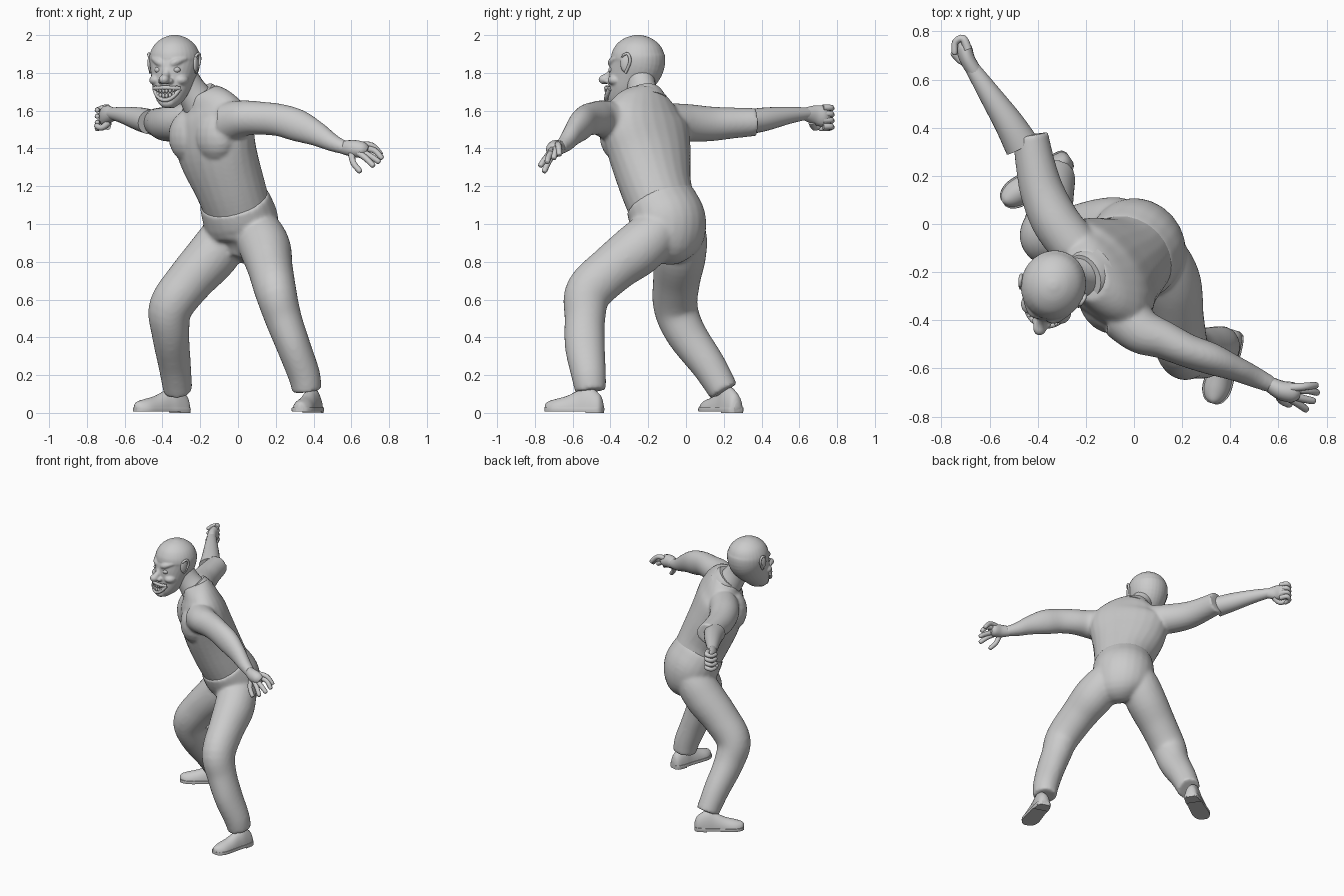
import bpy, bmesh, math
from mathutils import Vector, Matrix

def finish(name, bm):
    bmesh.ops.recalc_face_normals(bm, faces=bm.faces)
    me = bpy.data.meshes.new(name)
    bm.to_mesh(me)
    bm.free()
    ob = bpy.data.objects.new(name, me)
    bpy.context.collection.objects.link(ob)
    bpy.ops.object.select_all(action='DESELECT')
    ob.select_set(True)
    bpy.context.view_layer.objects.active = ob
    bpy.ops.object.shade_smooth_by_angle(angle=math.radians(50))
    return ob

def spline(pts, n):
    full = [p if len(p) == 5 else (*p, p[3]) for p in pts]
    full = [full[0]] + full + [full[-1]]
    out = []
    for i in range(1, len(full) - 2):
        for t in (k / n for k in range(n)):
            out.append([0.5 * (2 * b + (c - a) * t + (2 * a - 5 * b + 4 * c - d) * t * t
                        + (3 * b - a - 3 * c + d) * t ** 3)
                        for a, b, c, d in zip(*full[i - 1:i + 3])])
    return out + [list(full[-1])]

def loft(name, pts, ref=(1, 0, 0), sides=24, n=5, clamp=(-9, 9)):
    """Smooth tube through points (x, y, z, half width along ref, half depth)."""
    path = spline(pts, n)
    bm = bmesh.new()
    rings = []
    for i, (x, y, z, a, b) in enumerate(path):
        t = Vector(path[min(i + 1, len(path) - 1)][:3]) - Vector(path[max(i - 1, 0)][:3])
        t.normalize()
        u = Vector(ref)
        u = (u - t * u.dot(t)).normalized()
        v = t.cross(u)
        rings.append([])
        for k in range(sides):
            w = 2 * math.pi * k / sides
            co = Vector((x, y, z)) + u * a * math.cos(w) + v * b * math.sin(w)
            co.z = min(max(co.z, clamp[0]), clamp[1])
            rings[-1].append(bm.verts.new(co))
    for r, s in zip(rings, rings[1:]):
        for k in range(sides):
            j = (k + 1) % sides
            bm.faces.new((r[k], r[j], s[j], s[k]))
    bm.faces.new(rings[0])
    bm.faces.new(rings[-1])
    return finish(name, bm)

def ball(name, co, size, lat, seg=20):
    """Ellipsoid sized (lateral, forward, up) about a lateral direction."""
    l = Vector(lat).normalized()
    m = Matrix((l, (l.y, -l.x, 0), (0, 0, 1))).transposed().to_4x4()
    bm = bmesh.new()
    bmesh.ops.create_uvsphere(bm, u_segments=seg, v_segments=seg // 2, radius=1,
                              matrix=Matrix.Translation(co) @ m @ Matrix.Diagonal((*size, 1)))
    return finish(name, bm)

def fuse(name, obs, voxel=0.011, soften=6):
    """Join shells and blend them into one skin."""
    bpy.ops.object.select_all(action='DESELECT')
    for o in obs:
        o.select_set(True)
    ob = bpy.context.view_layer.objects.active = obs[0]
    bpy.ops.object.join()
    ob.name = name
    ob.modifiers.clear()
    r = ob.modifiers.new("Blend", 'REMESH')
    r.mode, r.voxel_size, r.use_smooth_shade = 'VOXEL', voxel, True
    s = ob.modifiers.new("Soften", 'SMOOTH')
    s.factor, s.iterations = 0.5, soften

BL = (0.66, -0.75, 0)       # body's own left
HL = (0.954, -0.30, 0)      # head's own left

# Trousers
pelvis = loft("pelvis", [(0.01, -0.11, 0.81, .08, .07), (0.035, -0.095, 0.89, .18, .155),
                         (0.02, -0.09, 1.0, .207, .188), (-0.005, -0.12, 1.08, .207, .183),
                         (-0.022, -0.145, 1.13, .2, .173)], BL)
left_leg = loft("left_leg", [(0.06, -0.12, 1.08, .08), (0.10, -0.15, 0.97, .125),
                             (0.145, -0.25, 0.87, .135, .142),
                             (0.17, -0.38, 0.77, .12, .13), (0.20, -0.515, 0.64, .11, .125),
                             (0.24, -0.535, 0.5, .098, .108), (0.295, -0.535, 0.35, .09, .106),
                             (0.35, -0.515, 0.2, .085, .092), (0.365, -0.505, 0.115, .077, .082)])
right_leg = loft("right_leg", [(0.0, -0.05, 1.07, .08), (-0.05, -0.02, 0.96, .125),
                               (-0.13, -0.03, 0.84, .137),
                               (-0.255, -0.05, 0.70, .125), (-0.355, -0.055, 0.56, .117),
                               (-0.357, 0.0, 0.42, .1, .107), (-0.335, 0.12, 0.25, .086, .092),
                               (-0.318, 0.2, 0.115, .077, .08)])
fuse("trousers", [pelvis, left_leg, right_leg], soften=9)

# Torso, chest and arms
torso = loft("torso", [(0.025, -0.09, 1.0, .18, .165), (-0.04, -0.158, 1.19, .2, .175),
                       (-0.11, -0.195, 1.38, .25, .175), (-0.14, -0.215, 1.53, .27, .155),
                       (-0.165, -0.215, 1.62, .21, .12), (-0.2, -0.215, 1.69, .11, .09)], BL)
chest = [ball("chest", (x, y, 1.465), (.13, .1, .14), BL)
         for x, y in ((-0.117, -0.34), (-0.255, -0.185))]
left_arm = loft("left_arm", [(-0.04, -0.38, 1.54, .11), (0.03, -0.445, 1.56, .095),
                             (0.12, -0.48, 1.56, .08, .088), (0.22, -0.525, 1.55, .07, .086),
                             (0.32, -0.56, 1.52, .066, .085), (0.42, -0.60, 1.475, .052, .065),
                             (0.5, -0.635, 1.43, .044, .047), (0.575, -0.67, 1.40, .034)],
                (0, 1, 0))
right_arm = loft("right_sleeve", [(-0.25, -0.09, 1.54, .1), (-0.325, 0.01, 1.535, .1),
                                  (-0.38, 0.13, 1.53, .092), (-0.41, 0.25, 1.535, .082),
                                  (-0.43, 0.37, 1.54, .074)])
fuse("shirt", [torso, *chest, left_arm, right_arm], 0.010)
loft("collar", [(-0.175, -0.21, 1.64, .125, .108), (-0.195, -0.215, 1.67, .108, .096),
                (-0.21, -0.22, 1.69, .095, .086)], BL)
loft("right_forearm", [(-0.465, 0.325, 1.54, .073, .066), (-0.52, 0.42, 1.555, .062),
                       (-0.6, 0.54, 1.575, .046), (-0.67, 0.645, 1.585, .031)])

# Hands
loft("left_palm", [(.555, -.66, 1.405, .03, .035), (.61, -.69, 1.4, .04, .045),
                   (.66, -.70, 1.392, .042, .042), (.685, -.705, 1.385, .025)], (0, 1, 0), 16)
loft("right_palm", [(-.65, .615, 1.583, .03), (-.69, .68, 1.578, .032, .05),
                    (-.705, .73, 1.57, .032, .055), (-.71, .76, 1.57, .018, .04)], sides=16)
fingers = {
    "left_index": [(.65, -.68, 1.42), (.71, -.675, 1.415), (.755, -.67, 1.37)],
    "left_middle": [(.66, -.69, 1.40), (.72, -.69, 1.39), (.76, -.70, 1.35)],
    "left_ring": [(.65, -.71, 1.385), (.70, -.725, 1.36), (.745, -.735, 1.33)],
    "left_little": [(.64, -.72, 1.375), (.68, -.745, 1.345), (.715, -.77, 1.31)],
    "left_thumb": [(.60, -.70, 1.38), (.61, -.73, 1.325), (.645, -.75, 1.28)],
    "right_thumb": [(-.68, .665, 1.54), (-.72, .68, 1.51), (-.75, .71, 1.52)]}
for i in range(4):
    z = 1.615 - .033 * i
    fingers[f"right_finger_{i}"] = [(-.69, .725, z), (-.71, .77, z), (-.742, .755, z - .01),
                                    (-.745, .71, z - .012)]
for name, p in fingers.items():
    tip = Vector(p[-1]) + (Vector(p[-1]) - Vector(p[-2])).normalized() * .008
    loft(name, [(*c, .018 - .002 * i) for i, c in enumerate(p)] + [(*tip, .004)],
         (0.3, 0.2, 1), 10, 4)

# Shoes, soles and heels
for side, heel, toe in (("left", (.415, -.44), (.325, -.745)), ("right", (-.265, .275), (-.545, .09))):
    h, d = Vector(heel), Vector(toe) - Vector(heel)
    lat = (-d.y, d.x, 0)
    prof = [(0, .02, .04), (.06, .042, .085), (.25, .05, .125), (.42, .05, .105),
            (.62, .054, .075), (.82, .054, .058), (.95, .036, .045), (1, .012, .03)]
    loft(side + "_shoe", [(*(h + d * t), .015, w, b) for t, w, b in prof], lat, clamp=(.015, 1))
    loft(side + "_sole", [(*(h + d * t), .02, w + .006, .06) for t, w, b in prof], lat,
         clamp=(.008, .028))
    loft(side + "_heel", [(*(h + d * t), .01, w + .004, .06) for t, w, b in prof[:3]], lat,
         clamp=(0, .02))

# Head and neck
def H(u, f, z):
    return (-.335 + .954 * u - .30 * f, -.255 - .30 * u - .954 * f, z)

loft("neck", [(-0.19, -0.21, 1.62, .1), (-0.255, -0.235, 1.72, .075, .08),
              (-0.31, -.25, 1.82, .08)], BL)
skull = [(.105, 1.615, .03, .03), (.1, 1.65, .066, .065), (.07, 1.71, .096, .095),
         (.035, 1.78, .116, .13), (.002, 1.85, .133, .145), (0, 1.9, .131, .141),
         (0, 1.95, .106, .115), (0, 1.985, .062, .068), (0, 2.001, .015, .015)]
face = [loft("head", [(*H(0, f, z), a, b) for f, z, a, b in skull], HL, 32),
        loft("nose_bridge", [(*H(0, .12, 1.84), .02), (*H(0, .155, 1.79), .021),
                             (*H(0, .185, 1.768), .024)], HL, 14),
        ball("nose_tip", H(0, .185, 1.765), (.028, .032, .026), HL),
        ball("chin", H(0, .135, 1.643), (.042, .032, .03), HL)]
for s, side in ((1, "left"), (-1, "right")):
    ball(side + "_eye", H(s * .05, .127, 1.816), (.022, .02, .017), HL)
    face += [ball("cheek", H(s * .068, .1, 1.762), (.04, .045, .03), HL),
             ball("nostril", H(s * .025, .16, 1.757), (.017, .022, .015), HL, 14),
             loft("brow", [(*H(s * .012, .135, 1.838), .012), (*H(s * .045, .132, 1.856), .021),
                           (*H(s * .09, .095, 1.876), .012)], (0, 0, 1), 12)]
    ball(side + "_ear", H(s * .126, .03, 1.852), (.013, .028, .048), HL)
    loft(side + "_ear_rim", [(*H(s * .122, .04, 1.87), .006), (*H(s * .132, .04, 1.892), .007),
                             (*H(s * .139, .012, 1.9), .008), (*H(s * .138, .0, 1.86), .008),
                             (*H(s * .125, .03, 1.80), .008)], (1, 0.2, 0.1), 10)
fuse("head", face, .006, 4)

# Grinning mouth: lips and teeth
def mouth(w, z):
    return H(.09 * math.sin(w), .077 + .095 * math.cos(w), z)

for name, k in (("upper_lip", .03), ("lower_lip", -.036)):
    loft(name, [(*mouth(w, 1.692 + .03 * w * w + k * math.cos(1.7 * w)), .011)
                for w in [i * .3 - .9 for i in range(7)]], (0, 0, 1), 12)
for i in range(16):
    w, row = (i % 8 - 3.5) * .2, 1 - 2 * (i // 8)
    ball(f"tooth_{i}", mouth(w, 1.692 + .03 * w * w + .0135 * row), (.0095, .009, .014),
         (math.cos(w) * .954 + math.sin(w) * .3, -math.cos(w) * .3 + math.sin(w) * .954, 0), 10)
